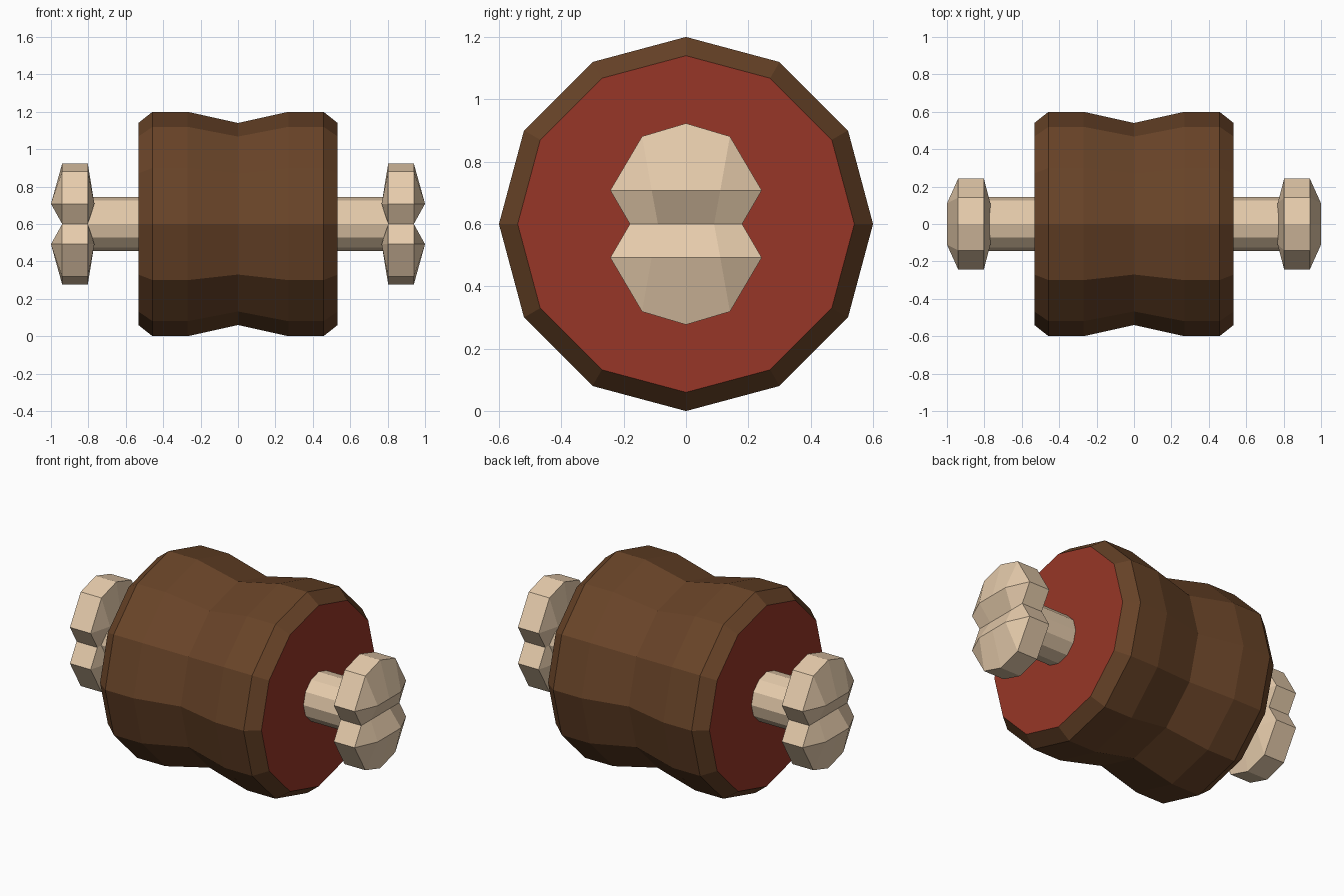
import bpy, bmesh, math

if "Cube" in bpy.data.objects:
    bpy.data.objects.remove(bpy.data.objects["Cube"])

CENTRE_Z = 0.6


def material(name, rgb):
    m = bpy.data.materials.new(name)
    m.diffuse_color = (*rgb, 1.0)
    m.use_nodes = True
    m.node_tree.nodes["Principled BSDF"].inputs["Base Color"].default_value = m.diffuse_color
    return m


brown = material("roasted brown", (0.14, 0.057, 0.021))
red = material("raw red", (0.31, 0.037, 0.02))
cream = material("bone cream", (0.79, 0.60, 0.41))


def make_object(name, bm, mats):
    bmesh.ops.recalc_face_normals(bm, faces=bm.faces[:])
    mesh = bpy.data.meshes.new(name)
    bm.to_mesh(mesh)
    bm.free()
    for m in mats:
        mesh.materials.append(m)
    ob = bpy.data.objects.new(name, mesh)
    ob.location.z = CENTRE_Z
    bpy.context.collection.objects.link(ob)
    return ob


def lathe_x(profile, sides=12):
    """Revolve (x, radius) pairs round the x axis and cap the ends."""
    bm = bmesh.new()
    rings = []
    for x, r in profile:
        rings.append([bm.verts.new((x, r * math.sin(i * math.tau / sides),
                                    r * math.cos(i * math.tau / sides)))
                      for i in range(sides)])
    for a, b in zip(rings, rings[1:]):
        for i in range(sides):
            j = (i + 1) % sides
            bm.faces.new((a[i], a[j], b[j], b[i]))
    caps = [bm.faces.new(rings[0]), bm.faces.new(rings[-1])]
    return bm, caps


# Meat: waisted roll with red cut ends
half = [(0.27, 0.6), (0.457, 0.6), (0.533, 0.54)]
profile = [(-x, r) for x, r in reversed(half)] + [(0, 0.54)] + half
bm, caps = lathe_x(profile)
for f in caps:
    f.material_index = 1
make_object("meat", bm, [brown, red])

# Bone shaft through the middle
bm, _ = lathe_x([(-0.82, 0.144), (0.82, 0.144)])
make_object("bone_shaft", bm, [cream])

# Bone knobs: one eighth is built, then mirrored in x, y and z
bm = bmesh.new()
rim = [(0, 0.323), (0.141, 0.281), (0.243, 0.108), (0.18, 0)]
rims = []
for rim_x, ridge_x in ((0.94, 1.0), (0.803, 0.768)):
    a = [bm.verts.new((rim_x, y, z)) for y, z in rim]
    ridge_mid = bm.verts.new((ridge_x, 0, 0.108))
    ridge = bm.verts.new((ridge_x, 0.11, 0.108))
    valley_mid = bm.verts.new((rim_x, 0, 0))
    valley = bm.verts.new((rim_x, 0.09, 0))
    bm.faces.new((a[0], a[1], ridge, ridge_mid))
    bm.faces.new((a[1], a[2], ridge))
    bm.faces.new((ridge_mid, ridge, valley, valley_mid))
    bm.faces.new((ridge, a[2], a[3], valley))
    rims.append(a)
for i in range(3):
    bm.faces.new((rims[0][i], rims[0][i + 1], rims[1][i + 1], rims[1][i]))
# orient the open shell outwards, away from the knob's inside
bmesh.ops.recalc_face_normals(bm, faces=bm.faces[:])
knobs = make_object("bone_knobs", bm, [cream])
if knobs.data.polygons[0].normal.x < 0:
    knobs.data.flip_normals()
mirror = knobs.modifiers.new("mirror", 'MIRROR')
mirror.use_axis = (True, True, True)
mirror.merge_threshold = 0.0005
